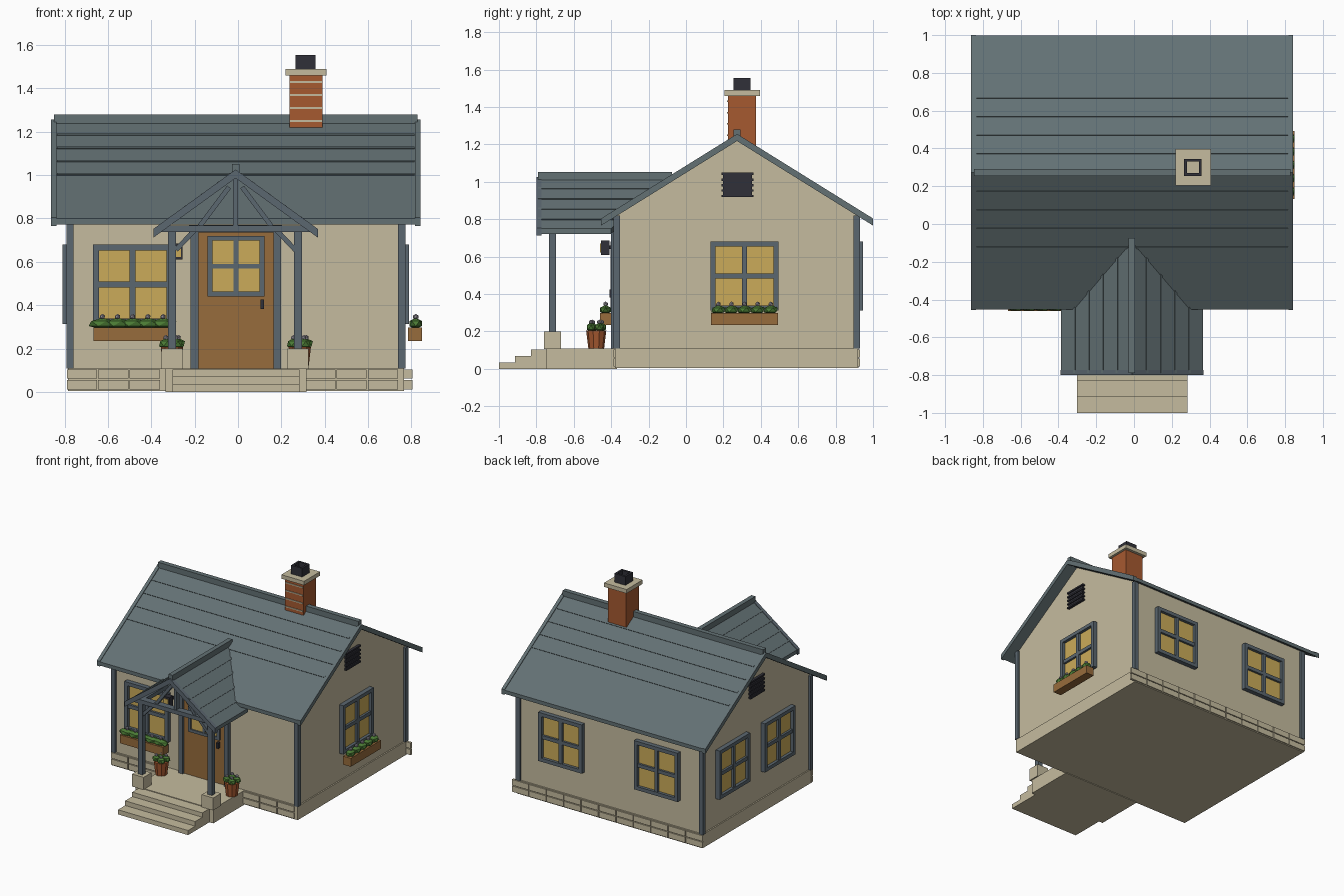
import bpy, bmesh, math
from mathutils import Matrix, Vector

if "Cube" in bpy.data.objects:
    bpy.data.objects.remove(bpy.data.objects["Cube"])

CX, CY = -0.01, 0.273          # house centre lines


def mat(name, r, g, b):
    m = bpy.data.materials.new(name)
    m.diffuse_color = (r, g, b, 1)
    m.use_nodes = True
    m.node_tree.nodes["Principled BSDF"].inputs["Base Color"].default_value = m.diffuse_color
    return m


CREAM = mat("cream_plaster", 0.56, 0.50, 0.345)
ROOF = mat("slate_roof", 0.125, 0.165, 0.175)
TRIM = mat("slate_trim", 0.105, 0.135, 0.16)
GLASS = mat("amber_glass", 0.60, 0.41, 0.10)
WOOD = mat("brown_wood", 0.31, 0.15, 0.045)
BRICK = mat("red_brick", 0.38, 0.10, 0.03)
BLACK = mat("black_metal", 0.03, 0.03, 0.04)
GREEN = mat("leaf_green", 0.07, 0.20, 0.035)
PETAL = mat("grey_petals", 0.33, 0.31, 0.36)


def finish(name, bm, material, place=None):
    bmesh.ops.recalc_face_normals(bm, faces=bm.faces)
    me = bpy.data.meshes.new(name)
    bm.to_mesh(me)
    bm.free()
    me.materials.append(material)
    ob = bpy.data.objects.new(name, me)
    bpy.context.collection.objects.link(ob)
    if place:
        ob.matrix_world = place
    return ob


def add_prism(bm, pts, axis, a, b, end=None):
    """Extrude a 2D outline along axis 'x' (pts are y,z) or 'y' (pts are x,z)."""
    def co(p, t):
        return (t, p[0], p[1]) if axis == "x" else (p[0], t, p[1])
    v0 = [bm.verts.new(co(p, a)) for p in pts]
    v1 = [bm.verts.new(co(p, end(p) if end else b)) for p in pts]
    n = len(pts)
    bm.faces.new(v0)
    bm.faces.new(v1[::-1])
    for i in range(n):
        bm.faces.new((v0[i], v0[(i + 1) % n], v1[(i + 1) % n], v1[i]))


def prism(name, pts, axis, a, b, m, end=None):
    bm = bmesh.new()
    add_prism(bm, pts, axis, a, b, end)
    return finish(name, bm, m)


def boxes(name, m, dims, place=None):
    bm = bmesh.new()
    for x0, x1, y0, y1, z0, z1 in dims:
        add_prism(bm, [(x0, z0), (x1, z0), (x1, z1), (x0, z1)], "y", y0, y1)
    return finish(name, bm, m, place)


def bar(p, q, w):
    """Outline of a straight timber between two points."""
    d = (Vector(q) - Vector(p)).normalized() * w / 2
    n = Vector((-d.y, d.x))
    return [tuple(Vector(p) + n), tuple(Vector(q) + n), tuple(Vector(q) - n), tuple(Vector(p) - n)]


def chevron(c, half, top, eave, t):
    return [(c - half, eave), (c, top), (c + half, eave), (c + half, eave - t), (c, top - t), (c - half, eave - t)]


# Foundation, stones, walls with gables
X0, X1, Y0, Y1 = CX - 0.765, CX + 0.765, -0.37, 0.913
boxes("foundation", CREAM, [(X0 - .01, X1 + .01, Y0 - .01, Y1 + .01, 0.005, 0.108)])
stones = []
for z in (0.012, 0.061):
    for i in range(11):
        x = -0.79 + i * 0.1455
        stones.append((x, x + .139, Y1, Y1 + .018, z, z + .043))
    for x in (-0.79, -0.645, -0.50, 0.31, 0.455, 0.60):
        stones.append((x, x + .139, Y0 - .018, Y0, z, z + .043))
boxes("foundation_stones", CREAM, stones)
prism("walls", [(Y0, .1), (Y1, .1), (Y1, .83), (CY, 1.225), (Y0, .83)], "x", X0, X1, CREAM)
boxes("corner_boards", TRIM, [(x - .017, x + .017, y - .017, y + .017, .108, .82)
                              for x in (X0, X1) for y in (Y0, Y1)])

# Main roof with rake boards, ridge cap and shingle courses
prism("main_roof", chevron(CY, .725, 1.25, .80, .028), "x", CX - .84, CX + .84, ROOF)
for side, x in (("left", CX - .852), ("right", CX + .827)):
    prism(side + "_rake_board", chevron(CY, .727, 1.256, .804, .038), "x", x, x + .025, ROOF)
boxes("ridge_cap", ROOF, [(CX - .838, CX + .838, CY - .018, CY + .018, 1.23, 1.28)])
slope = .45 / .725
bm = bmesh.new()
for s in (-1, 1):
    for k in range(1, 5):
        d = .098 * k
        p = (CY + s * d, 1.25 - slope * d)
        add_prism(bm, bar(p, (p[0] + s * .012, p[1] - slope * .012), .008), "x", CX - .825, CX + .825)
finish("roof_courses", bm, ROOF)

# Chimney
boxes("chimney", BRICK, [(.237, .39, .225, .375, 1.12, 1.46)])
boxes("chimney_mortar", CREAM, [(.24, .387, .219, .226, z - .004, z + .004) for z in (1.25, 1.31, 1.37, 1.43)])
boxes("chimney_cap", CREAM, [(.219, .408, .205, .396, 1.46, 1.49)])
boxes("chimney_pot", BLACK, [(.265, .358, .255, .27, 1.49, 1.555), (.265, .358, .33, .345, 1.49, 1.555),
                             (.265, .28, .27, .33, 1.49, 1.555), (.343, .358, .27, .33, 1.49, 1.555)])

# Gable vents
for side, x in (("left", X0), ("right", X1)):
    boxes(side + "_gable_vent", BLACK, [(x - .012, x + .012, .198, .352, .925, 1.045)] +
          [(x - .02, x + .02, .19, .36, z, z + .012) for z in (.918, .947, .976, 1.005, 1.037)])


# Windows and planters, built facing -y and turned to their wall
def place(x, y, deg):
    return Matrix.Translation((x, y, 0)) @ Matrix.Rotation(math.radians(deg), 4, "Z")


def grid_frame(x0, x1, z0, z1, y0, y1, w):
    xm, zm = (x0 + x1) / 2, (z0 + z1) / 2
    return ([(x0, x1, y0, y1, z, z + w) for z in (z0, z1 - w)] +
            [(x, x + w, y0, y1, z0 + w, z1 - w) for x in (x0, x1 - w)] +
            [(xm - w / 2, xm + w / 2, y0 + .004, y1, z0 + w, z1 - w),
             (x0 + w, x1 - w, y0 + .006, y1, zm - w / 2, zm + w / 2)])


def window(name, x, y, deg):
    pl = place(x, y, deg)
    boxes(name + "_frame", TRIM, grid_frame(-.182, .182, .312, .68, -.034, .005, .027), pl)
    boxes(name + "_glass", GLASS, [(-.17, .17, -.012, .005, .325, .67)], pl)


def blobs(name, m, spots, scale, pl=None):
    bm = bmesh.new()
    for s in spots:
        bmesh.ops.create_icosphere(bm, subdivisions=1, radius=1,
                                   matrix=Matrix.Translation(s) @ Matrix.Diagonal((*scale, 1)))
    finish(name, bm, m, pl)


def planter(name, x, y, deg, length):
    pl = place(x, y, deg)
    boxes(name + "_box", WOOD, [(-.18, .18, -.09, -.025, .235, .298)], pl)
    xs = [-.14 + .07 * i for i in range(5)]
    blobs(name + "_leaves", GREEN, [(u, -.06, .315) for u in xs], (length, .034, .026), pl)
    blobs(name + "_flowers", PETAL, [(u, -.06, .346) for u in xs], (.014, .014, .014), pl)


window("front_window", -.486, Y0, 0)
window("right_window", X1, .313, 90)
window("left_window_back", X0, .57, -90)
window("left_window_front", X0, .03, -90)
window("back_window_left", CX - .40, Y1, 180)
window("back_window_right", CX + .40, Y1, 180)
planter("front_planter", -.486, Y0, 0, .07)
planter("right_planter", X1 + .005, .313, 90, .042)

# Front door
boxes("door", WOOD, [(-.185, .168, Y0 - .014, Y0 + .01, .106, .74)])
boxes("door_casing", TRIM, [(-.219, -.182, Y0 - .03, Y0, .106, .735), (.164, .198, Y0 - .03, Y0, .106, .735),
                            (-.225, .204, Y0 - .034, Y0, .735, .77)])
boxes("door_window_frame", TRIM, grid_frame(-.14, .122, .44, .72, Y0 - .028, Y0, .022))
boxes("door_window_glass", GLASS, [(-.13, .112, Y0 - .018, Y0, .45, .71)])
boxes("door_handle", BLACK, [(.104, .12, Y0 - .04, Y0, .382, .425)])
boxes("lantern", BLACK, [(-.308, -.256, -.455, -.41, .61, .685), (-.29, -.274, -.42, -.365, .64, .66)])
boxes("lantern_glass", GLASS, [(-.30, -.264, -.459, -.452, .622, .67)])

# Porch deck, steps, posts and pads
boxes("porch_deck", CREAM, [(CX - .325, CX + .325, -.745, Y0, 0, .108)])
boxes("porch_steps", CREAM, [(CX - .293, CX + .293, -.83, -.74, 0, .103), (CX - .293, CX + .293, -.915, -.83, 0, .07),
                             (CX - .293, CX + .293, -1.0, -.915, 0, .035)])
PX = (CX - .295, CX + .287)
boxes("post_pads", CREAM, [(x - .048, x + .048, -.76, -.668, .106, .20) for x in PX])
boxes("porch_posts", TRIM, [(x - .019, x + .019, -.733, -.695, .20, .745) for x in PX])
boxes("porch_beams", TRIM, [(CX - .345, CX + .345, -.74, -.69, .737, .768)] +
      [(x - .018, x + .018, -.69, Y0, .735, .765) for x in PX])

# Open truss and knee braces
PC = -.011
bm = bmesh.new()
add_prism(bm, bar((PC, .76), (PC, 1.0), .022), "y", -.735, -.70)
for s in (-1, 1):
    add_prism(bm, bar((PC + s * .165, .765), (PC + s * .03, .945), .022), "y", -.732, -.702)
    add_prism(bm, bar((PC + s * .275, .655), (PC + s * .19, .745), .022), "y", -.728, -.70)
finish("porch_truss", bm, TRIM)

# Porch roof: back end runs into the main roof along a valley
def valley(p):
    return -.075 - .87 * abs(p[0] - PC)


prism("porch_roof", chevron(PC, .375, 1.022, .75, .028), "y", -.79, 0, ROOF, valley)
prism("porch_barge_boards", chevron(PC, .379, 1.026, .752, .04), "y", -.80, -.772, TRIM)
boxes("porch_ridge_cap", ROOF, [(PC - .017, PC + .017, -.79, -.075, 1.0, 1.052)])
bm = bmesh.new()
for s in (-1, 1):
    for k in range(1, 5):
        d = .075 * k
        z = 1.022 - .725 * d
        add_prism(bm, bar((PC + s * d, z), (PC + s * (d + .01), z - .00725), .009), "y", -.79, 0, valley)
finish("porch_roof_courses", bm, ROOF)

# Flower pots
for side, x in (("left", -.305), ("right", .285)):
    bm = bmesh.new()
    bmesh.ops.create_cone(bm, cap_ends=True, segments=10, radius1=.042, radius2=.054, depth=.098,
                          matrix=Matrix.Translation((x, -.48, .157)))
    finish(side + "_flower_pot", bm, BRICK)
    ring = [(x + .034 * math.cos(a), -.48 + .034 * math.sin(a)) for a in (0.5, 2.1, 3.7, 5.3)]
    blobs(side + "_pot_leaves", GREEN, [(u, v, .222) for u, v in ring], (.034, .026, .026))
    blobs(side + "_pot_flowers", PETAL, [(u, v, .25) for u, v in ring], (.013, .013, .013))
